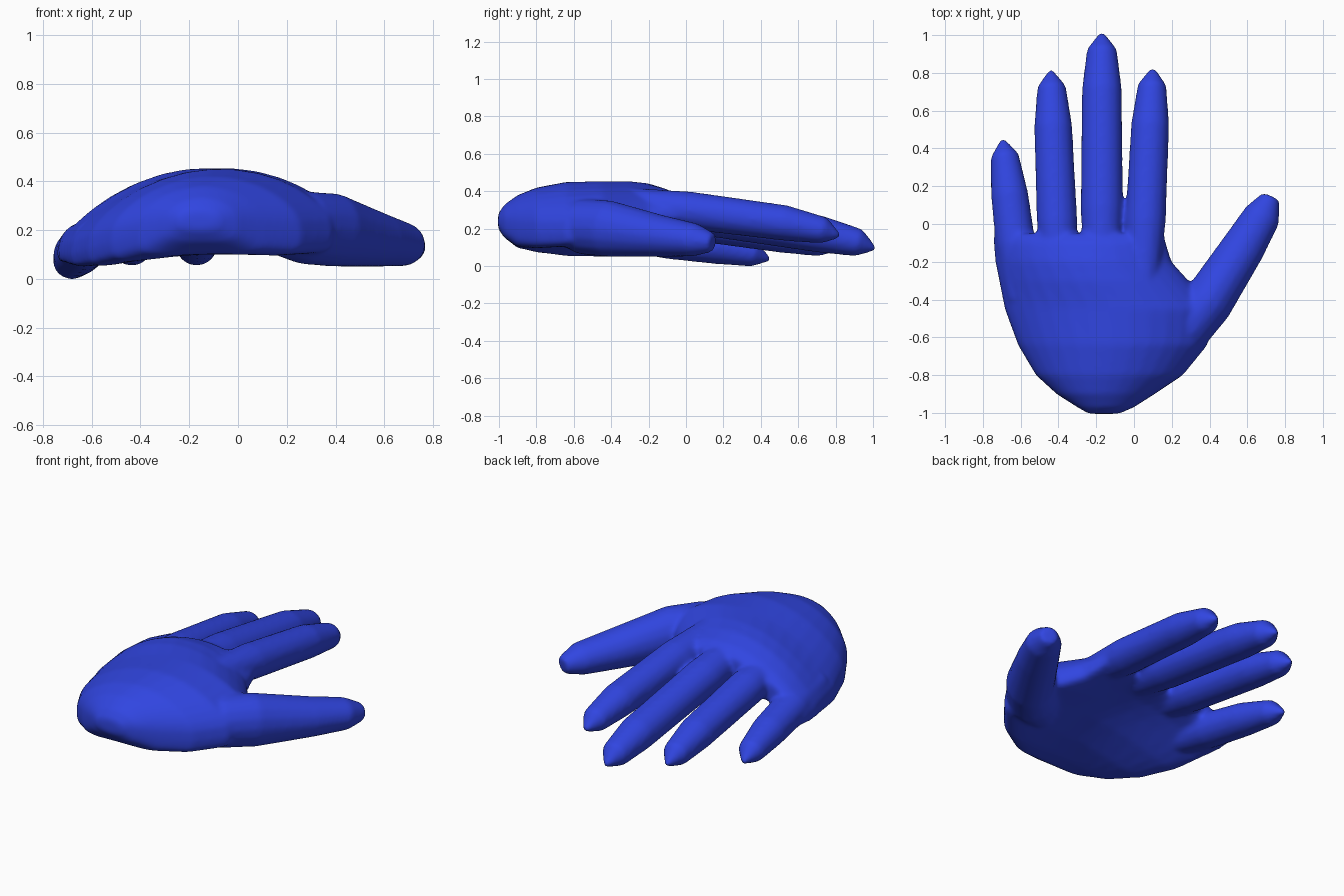
import bpy
import bmesh
from math import cos, sin, tau, copysign
from mathutils import Vector

old = bpy.data.objects.get("Cube")
if old:
    bpy.data.objects.remove(old)

SIDES = 16
UP = Vector((0, 0, 1))
bm = bmesh.new()


def loft(rings):
    """Skin a closed shell over a list of point rings."""
    loops = [[bm.verts.new(p) for p in ring] for ring in rings]
    for a, b in zip(loops, loops[1:]):
        for i in range(len(a)):
            j = (i + 1) % len(a)
            bm.faces.new((a[i], a[j], b[j], b[i]))
    bm.faces.new(loops[0][::-1])
    bm.faces.new(loops[-1])


def tube(stations):
    """Oval tube through (centre, half width, half height) stations."""
    rings = []
    centres = [Vector(s[0]) for s in stations]
    for i, (_, w, h) in enumerate(stations):
        along = centres[min(i + 1, len(centres) - 1)] - centres[max(i - 1, 0)]
        side = along.cross(UP).normalized()
        up = side.cross(along).normalized()
        angles = [tau * k / SIDES for k in range(SIDES)]
        rings.append([centres[i] + side * w * cos(t) + up * h * sin(t) for t in angles])
    loft(rings)


def palm_ring(y, left, right, z_left, z_right, arch, thick):
    """Arched slab section: the centre line rises in the middle."""
    ring = []
    for k in range(2 * SIDES):
        t = tau * k / (2 * SIDES)
        u, s = cos(t), sin(t)
        x = (left + right) / 2 + u * (right - left) / 2
        middle = z_left + (z_right - z_left) * (u + 1) / 2 + arch * (1 - u * u)
        ring.append((x, y, middle + thick * copysign(abs(s) ** 0.65, s)))
    return ring


def finger(root, tip, width, height):
    """Straight finger with a drooping, pointed end."""
    root, tip = Vector(root), Vector(tip)
    along = (tip - root).normalized()
    stations = [(root, width * 0.75, height * 0.75),
                (root.lerp(tip, 0.35), width, height)]
    for back, scale, droop in ((0.3, 0.94, 0.005), (0.09, 0.71, 0.02), (0, 0.12, 0.04)):
        stations.append((tip - along * back - UP * droop, width * scale, height * scale))
    tube(stations)


# Palm, from the heel to the finger webs
loft([palm_ring(*row) for row in (
    (-1.005, -0.24, -0.08, 0.24, 0.24, 0, 0.04),
    (-0.97, -0.3, 0.0, 0.22, 0.22, 0.02, 0.09),
    (-0.9, -0.41, 0.11, 0.18, 0.19, 0.055, 0.14),
    (-0.8, -0.52, 0.26, 0.15, 0.18, 0.095, 0.16),
    (-0.64, -0.615, 0.39, 0.12, 0.18, 0.135, 0.165),
    (-0.45, -0.685, 0.42, 0.1, 0.2, 0.155, 0.147),
    (-0.3, -0.715, 0.29, 0.1, 0.22, 0.16, 0.13),
    (-0.2, -0.735, 0.2, 0.1, 0.25, 0.145, 0.115),
    (-0.1, -0.745, 0.17, 0.1, 0.27, 0.12, 0.095),
    (-0.05, -0.745, 0.16, 0.1, 0.27, 0.105, 0.07),
)])

# Four fingers: little, ring, middle, index
finger((-0.59, -0.4, 0.17), (-0.695, 0.45, 0.075), 0.106, 0.098)
finger((-0.39, -0.42, 0.3), (-0.44, 0.815, 0.13), 0.108, 0.102)
finger((-0.17, -0.42, 0.345), (-0.17, 1.012, 0.132), 0.113, 0.106)
finger((0.04, -0.42, 0.35), (0.1, 0.825, 0.2), 0.108, 0.102)

# Thumb
tube([
    ((0.05, -0.7, 0.24), 0.1, 0.1),
    ((0.27, -0.54, 0.21), 0.15, 0.15),
    ((0.39, -0.415, 0.2), 0.135, 0.152),
    ((0.575, -0.13, 0.16), 0.117, 0.112),
    ((0.68, 0.045, 0.14), 0.1, 0.09),
    ((0.725, 0.145, 0.125), 0.05, 0.05),
])

bmesh.ops.recalc_face_normals(bm, faces=bm.faces)
mesh = bpy.data.meshes.new("hand")
bm.to_mesh(mesh)
bm.free()
hand = bpy.data.objects.new("hand", mesh)
bpy.context.collection.objects.link(hand)

# Single blue colour
blue = bpy.data.materials.new("blue")
blue.use_nodes = True
colour = (0.03, 0.06, 0.75, 1)
blue.diffuse_color = colour
blue.node_tree.nodes["Principled BSDF"].inputs["Base Color"].default_value = colour
mesh.materials.append(blue)

# Fuse the shells into one skin and soften the webs
fuse = hand.modifiers.new("fuse", "REMESH")
fuse.mode = "VOXEL"
fuse.voxel_size = 0.012
fuse.use_smooth_shade = True
soften = hand.modifiers.new("soften", "SMOOTH")
soften.factor = 0.5
soften.iterations = 14
